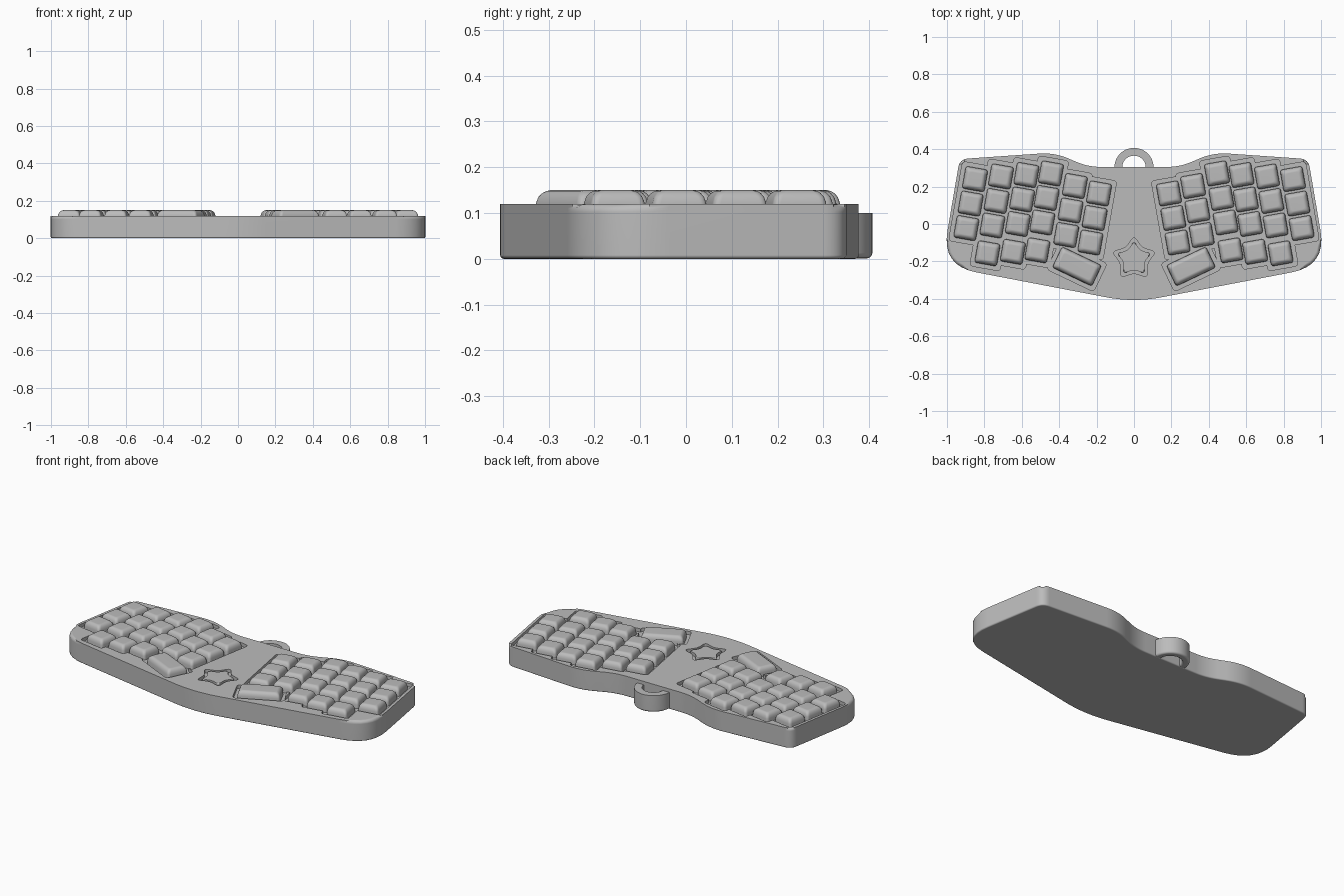
import bpy, bmesh, math
from mathutils import Vector, Matrix

if "Cube" in bpy.data.objects:
    bpy.data.objects.remove(bpy.data.objects["Cube"])

grey = bpy.data.materials.new("plain_grey")
grey.diffuse_color = (0.5, 0.5, 0.5, 1)
grey.use_nodes = True
grey.node_tree.nodes["Principled BSDF"].inputs["Base Color"].default_value = grey.diffuse_color


def round_poly(points, n=5):
    """points: (x, y, cut); each corner becomes a curve starting 'cut' away from it"""
    out = []
    for i, (x, y, cut) in enumerate(points):
        p = Vector((x, y))
        a = Vector(points[i - 1][:2]) - p
        b = Vector(points[(i + 1) % len(points)][:2]) - p
        a, b = p + a.normalized() * cut, p + b.normalized() * cut
        for k in range(n + 1):
            t = k / n
            out.append(a * (1 - t) ** 2 + p * 2 * t * (1 - t) + b * t * t)
    return out


def rect(w, h, cut):
    return round_poly([(sx * w / 2, sy * h / 2, cut)
                       for sx, sy in ((-1, -1), (1, -1), (1, 1), (-1, 1))], 3)


def star(big, small, cut, cy):
    pts = []
    for i in range(10):
        r, a = (small if i % 2 else big), math.pi / 2 + i * math.pi / 5
        pts.append((r * math.cos(a), cy + r * math.sin(a), cut))
    return round_poly(pts)


def loft(bm, rings, matrix=Matrix()):
    """rings: list of (outline, z), skinned and capped"""
    loops = [[bm.verts.new(matrix @ Vector((p.x, p.y, z))) for p in pts] for pts, z in rings]
    n = len(loops[0])
    for lo, hi in zip(loops, loops[1:]):
        for i in range(n):
            j = (i + 1) % n
            bm.faces.new((lo[i], lo[j], hi[j], hi[i]))
    return bm.faces.new(loops[0][::-1]), bm.faces.new(loops[-1])


def finish(name, bm):
    bmesh.ops.recalc_face_normals(bm, faces=bm.faces)
    me = bpy.data.meshes.new(name)
    bm.to_mesh(me)
    bm.free()
    me.materials.append(grey)
    ob = bpy.data.objects.new(name, me)
    bpy.context.collection.objects.link(ob)
    return ob


def smooth(ob):
    bpy.ops.object.select_all(action='DESELECT')
    ob.select_set(True)
    bpy.context.view_layer.objects.active = ob
    bpy.ops.object.shade_smooth_by_angle(angle=math.radians(35))
    mod = ob.modifiers.new("even_shading", 'WEIGHTED_NORMAL')
    mod.keep_sharp = True


def prism(name, outline, z0, z1, top, bottom=0):
    bm = bmesh.new()
    low, high = loft(bm, [(outline, z0), (outline, z1)])
    for face, size in ((high, top), (low, bottom)):
        if size:
            bmesh.ops.bevel(bm, geom=list(face.edges), offset=size, segments=4,
                            profile=0.5, affect='EDGES')
    return finish(name, bm)


# Case
half = [(1.029, -0.223, 0.19), (0.932, 0.347, 0.045), (0.425, 0.382, 0.08), (0.245, 0.305, 0.07)]
outline = round_poly([(0, -0.42, 0.15)] + half + [(-x, y, c) for x, y, c in half[::-1]], 8)
case = prism("case", outline, 0, 0.12, 0.018, 0.008)

# Key layout of the left half: top key of each column and number of keys
TILT = math.radians(-10)
columns = [(-0.850, 0.240, 3), (-0.711, 0.254, 4), (-0.575, 0.262, 4),
           (-0.444, 0.270, 4), (-0.316, 0.203, 3), (-0.187, 0.163, 3)]
down = Vector((math.sin(TILT), -math.cos(TILT)))
KEY, STEP, LAST_GAP, MARGIN = 0.121, 0.133, 0.018, 0.042
THUMB = (-0.305, -0.227, math.radians(-25.5), 0.235, 0.124)


def place(x, y, angle, side):
    return Matrix.Translation((x * side, y, 0)) @ Matrix.Rotation(angle * side, 4, 'Z')


keys, wells = [THUMB], [(THUMB[0], THUMB[1], THUMB[2], THUMB[3] + MARGIN, THUMB[4] + MARGIN)]
for x, y, count in columns:
    start = Vector((x, y))
    for row in range(count):
        p = start + down * (row * STEP + (LAST_GAP if row == 3 else 0))
        keys.append((p.x, p.y, TILT, KEY, KEY))
    mid = (start + p) / 2
    wells.append((mid.x, mid.y, TILT, KEY + MARGIN, (p - start).length + KEY + MARGIN))

# Sunken wells for the key groups and the star
bm = bmesh.new()
for side in (1, -1):
    for x, y, a, w, h in wells:
        shape = rect(w, h, 0.018)
        loft(bm, [(shape, 0.1), (shape, 0.2)], place(x, y, a, side))
shape = star(0.124, 0.073, 0.028, -0.187)
loft(bm, [(shape, 0.1), (shape, 0.2)])
cutter = finish("well_cutter", bm)
cutter.hide_render = True
cut = case.modifiers.new("wells", 'BOOLEAN')
cut.operation, cut.object, cut.solver, cut.use_self = 'DIFFERENCE', cutter, 'EXACT', True
bpy.context.view_layer.objects.active = case
bpy.ops.object.modifier_apply(modifier="wells")
bpy.data.objects.remove(cutter)
smooth(case)

# Keycaps with soft, domed shoulders
layers = [(0.098, 0.0), (0.122, 0.001), (0.135, 0.005), (0.143, 0.011), (0.148, 0.018), (0.150, 0.026)]
for side, label in ((1, "left"), (-1, "right")):
    for i, (x, y, a, w, h) in enumerate(keys):
        bm = bmesh.new()
        loft(bm, [(rect(w - 2 * s, h - 2 * s, 0.016), z) for z, s in layers], place(x, y, a, side))
        smooth(finish(f"{label}_thumb_key" if i == 0 else f"{label}_key_{i}", bm))

# Star button
smooth(prism("star_button", star(0.098, 0.056, 0.024, -0.187), 0.098, 0.12, 0.006))

# Hanging loop at the back
arc = [i * math.pi / 24 for i in range(25)]
ring = [Vector((0.105, 0.27))] + [Vector((0.105 * math.cos(t), 0.302 + 0.105 * math.sin(t))) for t in arc]
ring += [Vector((-0.105, 0.27)), Vector((-0.063, 0.27))]
ring += [Vector((0.063 * math.cos(t), 0.302 + 0.063 * math.sin(t))) for t in arc[::-1]]
ring += [Vector((0.063, 0.27))]
smooth(prism("hanging_loop", ring, 0.001, 0.10, 0.015, 0.012))
